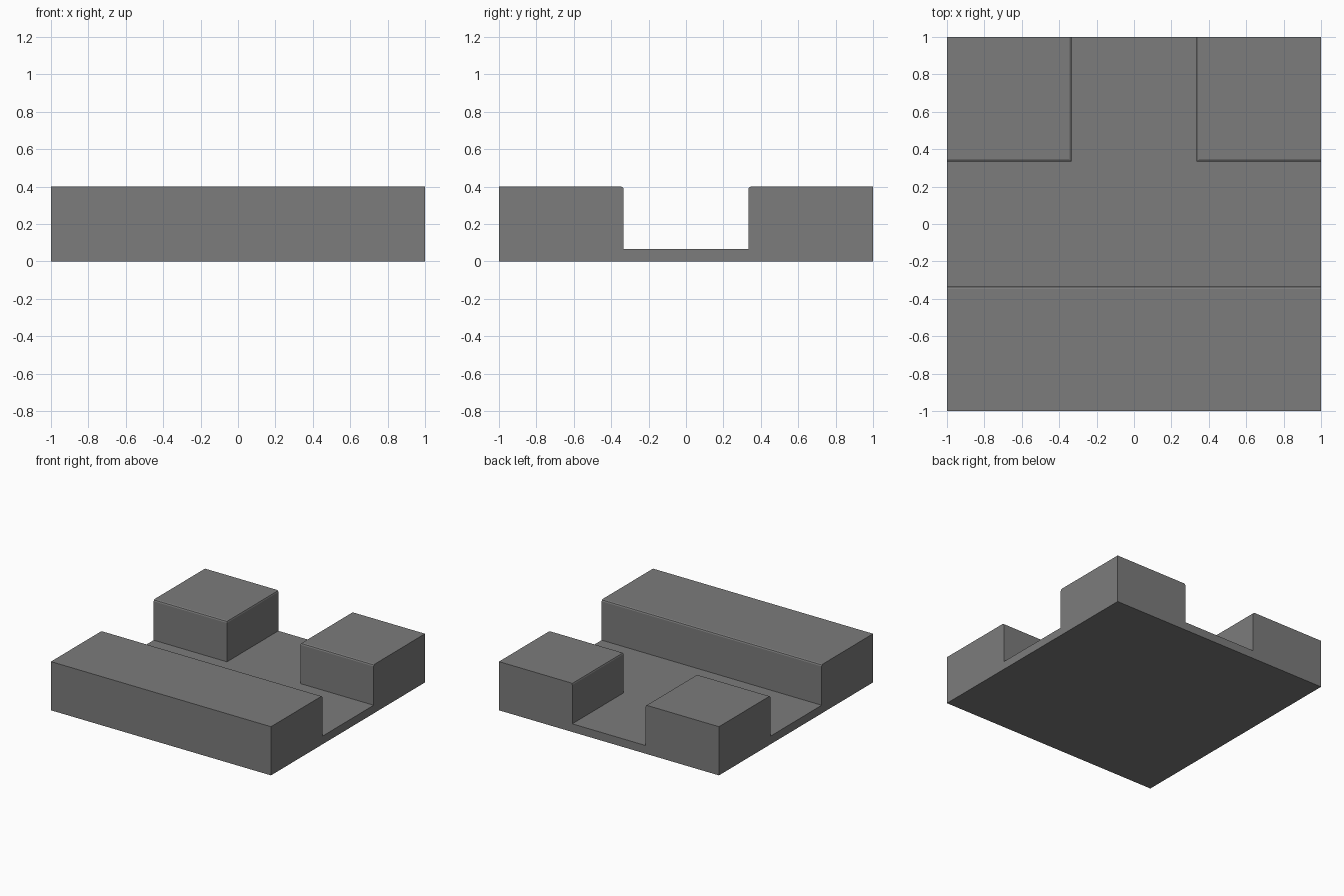
import bpy
import bmesh

WALL_TOP = 0.4
FLOOR_TOP = 0.067
BEVEL = 0.014

cube = bpy.data.objects.get("Cube")
if cube:
    bpy.data.objects.remove(cube, do_unlink=True)

# Single grey material
grey = bpy.data.materials.new("mid_grey")
grey.use_nodes = True
colour = (0.2, 0.2, 0.2, 1.0)
grey.diffuse_color = colour
grey.node_tree.nodes["Principled BSDF"].inputs["Base Color"].default_value = colour


def raise_faces(bm, faces, height, keep=False):
    """Extrude faces straight up and return the new top faces."""
    result = bmesh.ops.extrude_face_region(bm, geom=faces, use_keep_orig=keep)["geom"]
    verts = [g for g in result if isinstance(g, bmesh.types.BMVert)]
    bmesh.ops.translate(bm, verts=verts, vec=(0, 0, height))
    return [g for g in result if isinstance(g, bmesh.types.BMFace)]


# Floor slab divided in three by three cells
bm = bmesh.new()
bmesh.ops.create_grid(bm, x_segments=3, y_segments=3, size=1)
floor = raise_faces(bm, bm.faces[:], FLOOR_TOP, keep=True)

# Front wall along the whole front row, plus the two rear corner blocks
blocks = []
for face in floor:
    c = face.calc_center_median()
    if c.y < -0.5 or (c.y > 0.5 and abs(c.x) > 0.5):
        blocks.append(face)
raise_faces(bm, blocks, WALL_TOP - FLOOR_TOP)

# Merge coplanar cells into clean flat faces
bmesh.ops.recalc_face_normals(bm, faces=bm.faces[:])
bmesh.ops.dissolve_limit(bm, angle_limit=0.01, verts=bm.verts[:], edges=bm.edges[:])

# Round the top edges that face the channel
inner = []
for edge in bm.edges:
    mid = (edge.verts[0].co + edge.verts[1].co) / 2
    if (min(v.co.z for v in edge.verts) > WALL_TOP - 0.01
            and max(abs(mid.x), abs(mid.y)) < 0.99):
        inner.append(edge)
bmesh.ops.bevel(bm, geom=inner, offset=BEVEL, segments=2, profile=0.5, affect='EDGES')
bmesh.ops.recalc_face_normals(bm, faces=bm.faces[:])

mesh = bpy.data.meshes.new("channel_tile")
bm.to_mesh(mesh)
bm.free()
mesh.materials.append(grey)
tile = bpy.data.objects.new("channel_tile", mesh)
bpy.context.collection.objects.link(tile)
